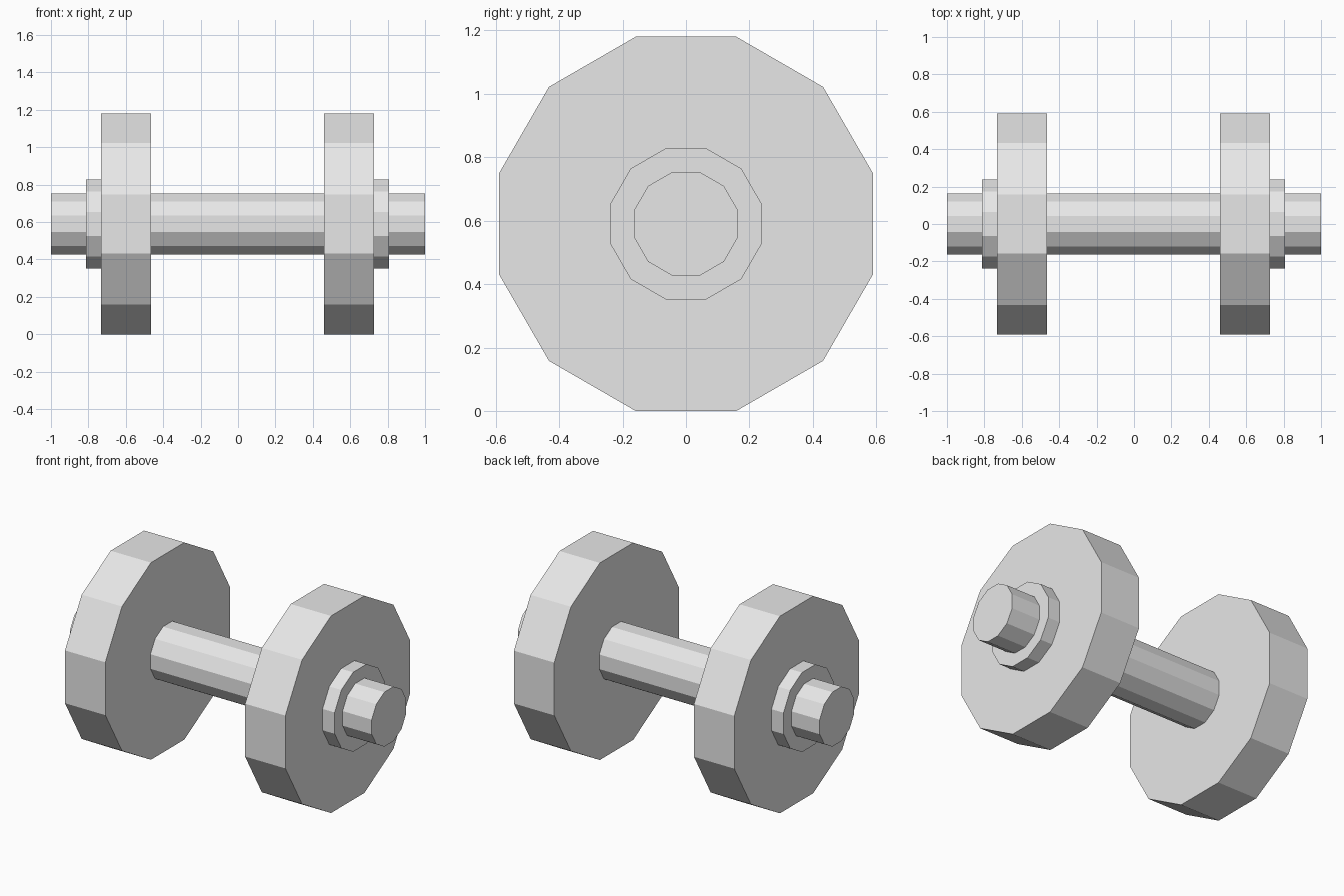
import bpy
import math

cube = bpy.data.objects.get("Cube")
if cube:
    bpy.data.objects.remove(cube, do_unlink=True)

SIDES = 12
AXIS_Z = 0.59      # height of the bar axis
SHIFT = -0.003     # the weights sit very slightly off centre

grey = bpy.data.materials.new("light_grey")
grey.use_nodes = True
grey.diffuse_color = (0.8, 0.8, 0.8, 1)
grey.node_tree.nodes["Principled BSDF"].inputs["Base Color"].default_value = (0.8, 0.8, 0.8, 1)


def prism(name, x_min, x_max, flat_radius):
    """Twelve-sided prism along x, resting on a flat; radius is measured to the flats."""
    bpy.ops.mesh.primitive_cylinder_add(
        vertices=SIDES,
        radius=flat_radius / math.cos(math.pi / SIDES),
        depth=x_max - x_min,
        location=((x_min + x_max) / 2, 0, AXIS_Z),
        rotation=(0, math.pi / 2, 0),
    )
    part = bpy.context.object
    part.name = name
    # Turn half a step so that a flat faces straight down
    part.data.transform(part.matrix_basis.to_3x3().to_4x4())
    part.rotation_euler = (math.pi / SIDES, 0, 0)
    bpy.ops.object.transform_apply(location=False, rotation=True, scale=False)
    part.data.materials.append(grey)
    return part


# Bar running the whole length
prism("bar", -1, 1, 0.163)

# Weight plate and locking collar at each end
for side, sign in (("left", 1), ("right", -1)):
    for name, inner, outer, radius in (
        ("weight_plate", 0.463, 0.73, AXIS_Z),
        ("collar", 0.73, 0.81, 0.238),
    ):
        ends = sorted((sign * inner + SHIFT, sign * outer + SHIFT))
        prism(f"{side}_{name}", ends[0], ends[1], radius)
